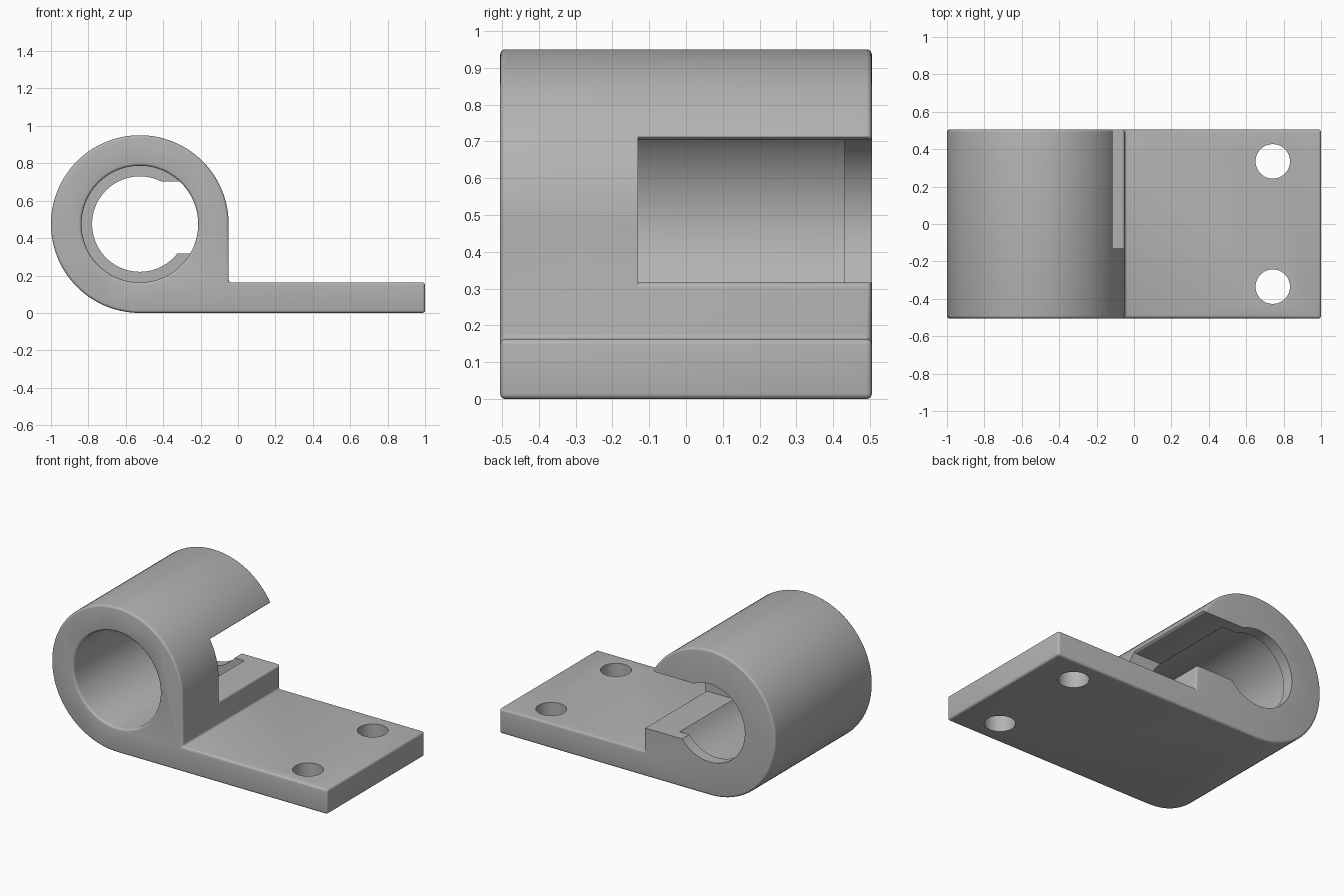
import bpy, bmesh
from math import sin, cos, pi, sqrt, radians

if "Cube" in bpy.data.objects:
    bpy.data.objects.remove(bpy.data.objects["Cube"])

CX, CZ, R = -0.525, 0.475, 0.475      # barrel axis and outer radius
BORE, LIP = 0.312, 0.255              # main bore and rear lip radius
Y = 0.505                             # half depth
PLATE = 0.163                         # plate thickness
F = 0.015                             # edge rounding


def make(name, bm):
    bmesh.ops.recalc_face_normals(bm, faces=bm.faces)
    mesh = bpy.data.meshes.new(name)
    bm.to_mesh(mesh)
    bm.free()
    ob = bpy.data.objects.new(name, mesh)
    bpy.context.collection.objects.link(ob)
    return ob


def prism(name, pts, y0, y1):
    """Extrude an (x, z) outline along y."""
    bm = bmesh.new()
    face = bm.faces.new([bm.verts.new((x, y0, z)) for x, z in pts])
    ext = bmesh.ops.extrude_face_region(bm, geom=[face])
    bmesh.ops.translate(bm, vec=(0, y1 - y0, 0),
                        verts=[v for v in ext["geom"] if isinstance(v, bmesh.types.BMVert)])
    return make(name, bm)


def turned(name, prof, n=96):
    """Solid of revolution about the barrel axis from (radius, y) points."""
    bm = bmesh.new()
    rings = [[bm.verts.new((CX + r * cos(2 * pi * i / n), y, CZ + r * sin(2 * pi * i / n)))
              for i in range(n)] for r, y in prof]
    for a, b in zip(rings, rings[1:]):
        for i in range(n):
            j = (i + 1) % n
            bm.faces.new((a[i], a[j], b[j], b[i]))
    bm.faces.new(rings[0])
    bm.faces.new(rings[-1])
    return make(name, bm)


def arc(cx, cz, r, a0, a1, n):
    return [(cx + r * cos(radians(a0 + (a1 - a0) * i / n)),
             cz + r * sin(radians(a0 + (a1 - a0) * i / n))) for i in range(n + 1)]


# Body: barrel and mounting plate in one outline, edges rounded
body = prism("hinge_bracket", [(1, 0), (1, PLATE), (CX + R, PLATE)]
             + arc(CX, CZ, R, 0, 270, 84), -Y, Y)
bev = body.modifiers.new("rounded_edges", "BEVEL")
bev.width, bev.segments = F, 4
bev.limit_method, bev.angle_limit = "ANGLE", radians(30)

# Stepped bore: rounded front mouth, narrower lip at the rear
mouth = [(BORE + F - F * sin(radians(a)), -Y + F - F * cos(radians(a)))
         for a in (0, 22.5, 45, 67.5, 90)]
cutters = [turned("bore_cutter", [(BORE + F, -Y - 0.1)] + mouth
                  + [(BORE, 0.43), (LIP, 0.43), (LIP, Y + 0.1)])]

# Side window, open to the rear, flared where it meets the outside
Z0, Z1, f = 0.317, 0.703, 0.02
xt = CX + sqrt(R * R - (Z1 - CZ) ** 2) - 0.022
xb = CX + R
outline = ([(CX, Z0)] + arc(xb - F, Z0 - F, F, 90, 0, 4) + [(0.1, Z0 - F), (0.1, Z1 + f)]
           + arc(xt, Z1 + f, f, 0, -90, 4) + [(CX, Z1)])
cutters.append(prism("window_cutter", outline, -0.13, Y + 0.1))

# Two screw holes in the plate
for y in (-0.335, 0.335):
    bm = bmesh.new()
    bmesh.ops.create_cone(bm, cap_ends=True, segments=64, radius1=0.092, radius2=0.092, depth=0.6)
    bmesh.ops.translate(bm, vec=(0.742, y, 0.1), verts=bm.verts)
    cutters.append(make("screw_hole_cutter", bm))

for c in cutters:
    c.hide_render = True
    mod = body.modifiers.new(c.name, "BOOLEAN")
    mod.operation, mod.solver, mod.object = "DIFFERENCE", "EXACT", c

# Apply the cuts, then shade smooth with crisp edges
bpy.context.view_layer.objects.active = body
body.select_set(True)
for m in list(body.modifiers):
    bpy.ops.object.modifier_apply(modifier=m.name)
for c in cutters:
    bpy.data.objects.remove(c)
bpy.ops.object.shade_smooth_by_angle(angle=radians(30))

grey = bpy.data.materials.new("plain grey")
grey.diffuse_color = (0.45, 0.45, 0.45, 1)
grey.use_nodes = True
grey.node_tree.nodes["Principled BSDF"].inputs["Base Color"].default_value = grey.diffuse_color
body.data.materials.clear()
body.data.materials.append(grey)
for p in body.data.polygons:
    p.material_index = 0
